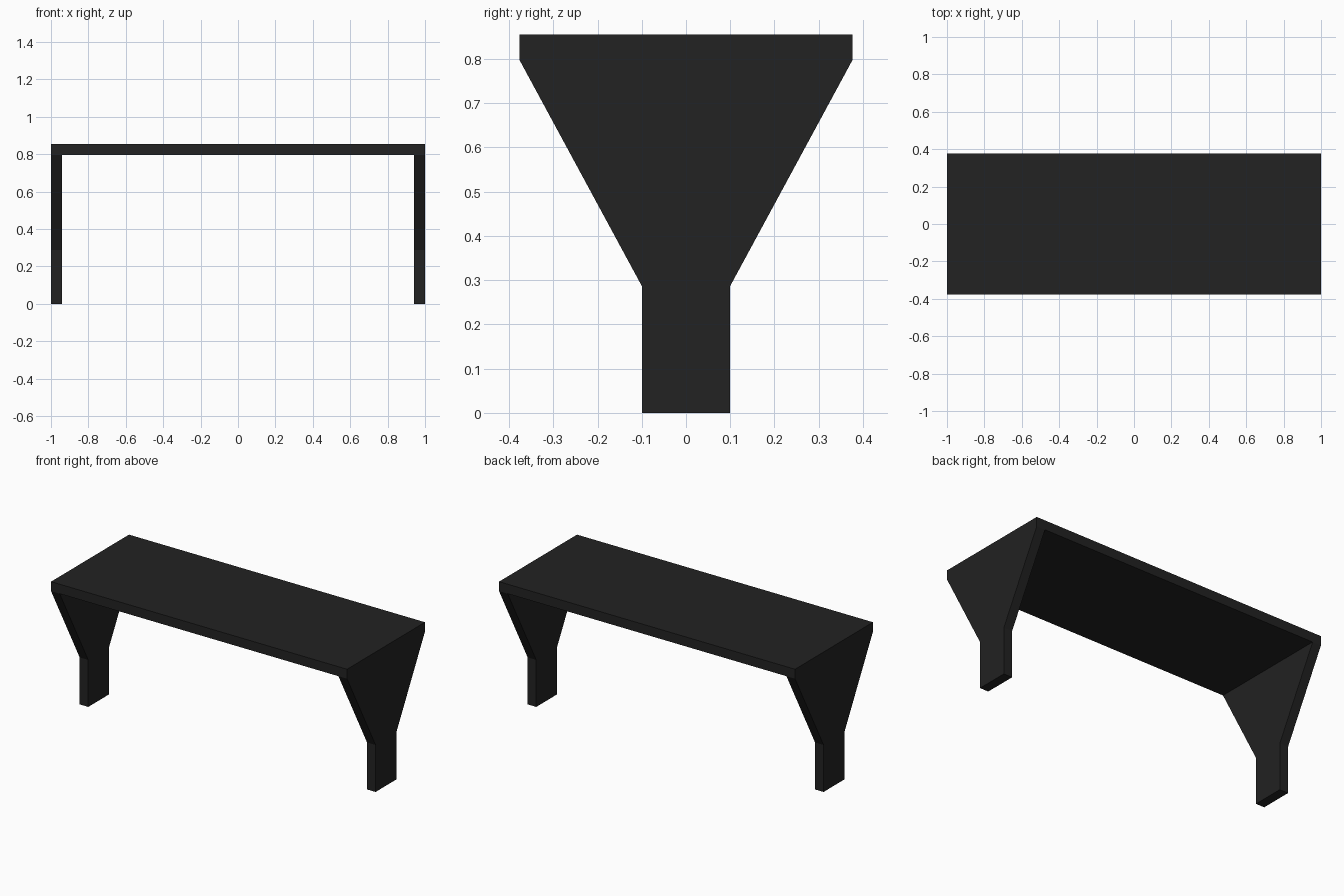
import bpy
import bmesh

cube = bpy.data.objects.get("Cube")
if cube:
    bpy.data.objects.remove(cube, do_unlink=True)

HALF_LENGTH, HALF_DEPTH, HEIGHT = 1.0, 0.376, 0.855
THICKNESS = 0.058
UNDERSIDE = HEIGHT - THICKNESS
FOOT_HALF, FOOT_TOP = 0.1, 0.287

black = bpy.data.materials.new("matte black")
black.use_nodes = True
colour = (0.016, 0.016, 0.016, 1)
black.diffuse_color = colour
black.node_tree.nodes["Principled BSDF"].inputs["Base Color"].default_value = colour


def extruded_panel(name, half_profile, x_start, x_end):
    """Mirror a (y, z) half profile and extrude it along x."""
    outline = half_profile + [(-y, z) for y, z in reversed(half_profile)]
    bm = bmesh.new()
    face = bm.faces.new([bm.verts.new((x_start, y, z)) for y, z in outline])
    result = bmesh.ops.extrude_face_region(bm, geom=[face])
    moved = [v for v in result["geom"] if isinstance(v, bmesh.types.BMVert)]
    bmesh.ops.translate(bm, verts=moved, vec=(x_end - x_start, 0, 0))
    bmesh.ops.recalc_face_normals(bm, faces=bm.faces)
    mesh = bpy.data.meshes.new(name)
    bm.to_mesh(mesh)
    bm.free()
    mesh.materials.append(black)
    obj = bpy.data.objects.new(name, mesh)
    bpy.context.collection.objects.link(obj)
    return obj


# Flat top spanning the full length
extruded_panel("table_top", [(HALF_DEPTH, UNDERSIDE), (HALF_DEPTH, HEIGHT)],
               -HALF_LENGTH, HALF_LENGTH)

# End legs: straight foot flaring out to the full depth of the top
leg_profile = [(FOOT_HALF, 0), (FOOT_HALF, FOOT_TOP), (HALF_DEPTH, UNDERSIDE)]
for name, side in (("left_leg", 1), ("right_leg", -1)):
    extruded_panel(name, leg_profile,
                   side * (HALF_LENGTH - THICKNESS), side * HALF_LENGTH)
